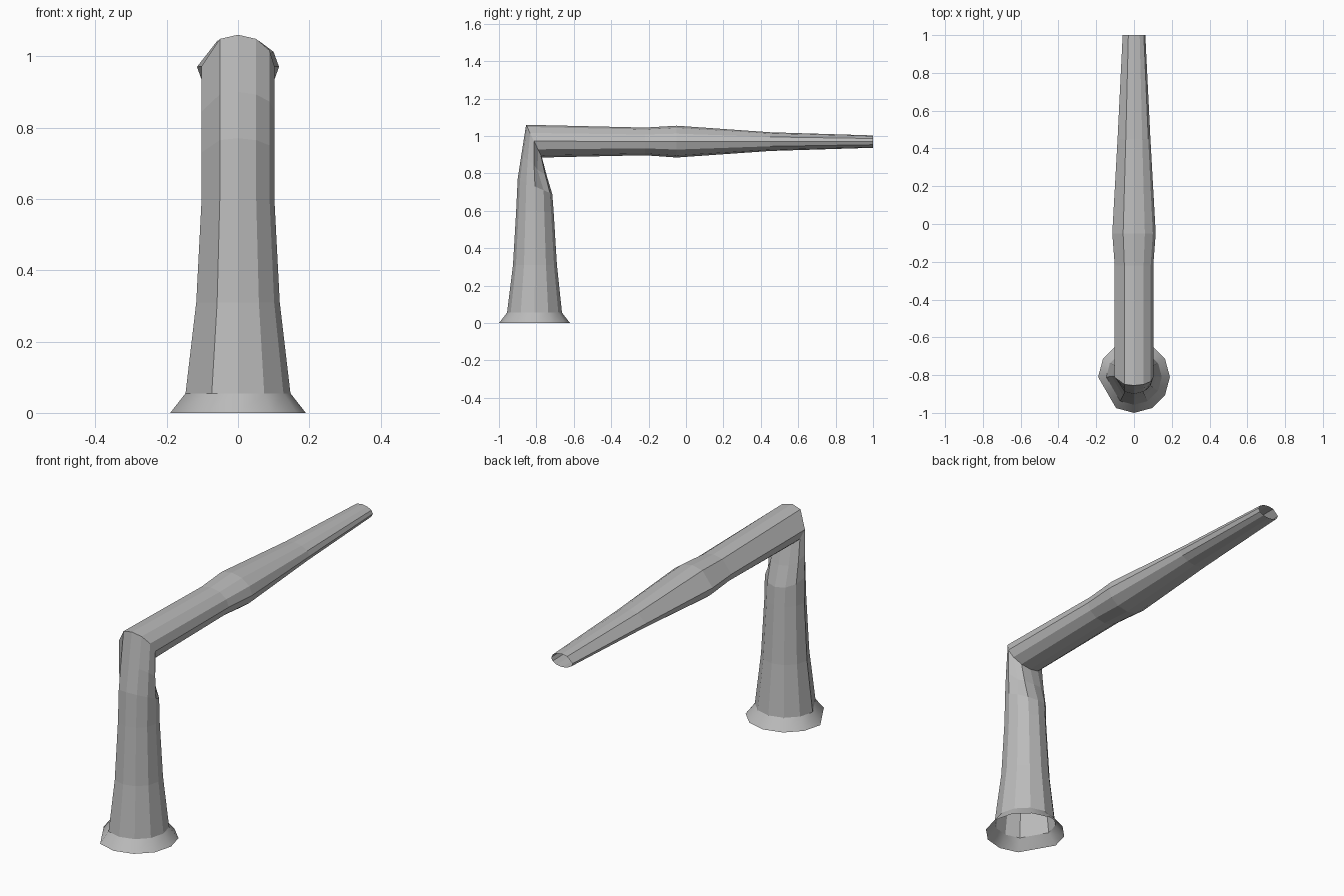
import bpy, bmesh, math
from mathutils import Vector

cube = bpy.data.objects.get("Cube")
if cube:
    bpy.data.objects.remove(cube, do_unlink=True)

gray = bpy.data.materials.new("plain_gray")
gray.use_nodes = True
tone = (0.5, 0.5, 0.5, 1)
gray.diffuse_color = tone
gray.node_tree.nodes["Principled BSDF"].inputs["Base Color"].default_value = tone

# Twelve-sided section with one corner cut off at the front right
ANGLES = [math.radians(a) for a in range(0, 360, 30) if a != 300]


def tube(name, sections, pinch=None):
    """Open tube through sections: (front y, front z, back y, back z, half width)."""
    bm = bmesh.new()
    rings = []
    for i, (fy, fz, by, bz, width) in enumerate(sections):
        front, back = Vector((0, fy, fz)), Vector((0, by, bz))
        centre, axis = (front + back) / 2, (front - back) / 2
        ring = []
        for k, a in enumerate(ANGLES):
            p = centre + axis * math.cos(a) + Vector((width * math.sin(a), 0, 0))
            if pinch == (i, k):
                p += Vector((-0.03, -0.015, 0))
            ring.append(bm.verts.new(p))
        rings.append(ring)
    n = len(ANGLES)
    for low, high in zip(rings, rings[1:]):
        for k in range(n):
            j = (k + 1) % n
            bm.faces.new((low[k], low[j], high[j], high[k]))
    bm.normal_update()
    mesh = bpy.data.meshes.new(name)
    bm.to_mesh(mesh)
    bm.free()
    mesh.materials.append(gray)
    obj = bpy.data.objects.new(name, mesh)
    bpy.context.collection.objects.link(obj)
    return obj


# Flared foot, open underneath
foot = tube("base_flange", [(-1.0, 0, -0.62, 0, 0.19),
                            (-0.957, 0.055, -0.663, 0.055, 0.147)])
foot.data.shade_smooth()

# Tapering upright that bends into the horizontal arm
tube("bent_pipe", [
    (-0.957, 0.055, -0.663, 0.055, 0.147),
    (-0.925, 0.31, -0.69, 0.31, 0.117),
    (-0.908, 0.6, -0.708, 0.6, 0.102),
    (-0.90, 0.77, -0.715, 0.69, 0.102),
    (-0.88, 0.9, -0.745, 0.79, 0.102),
    (-0.855, 1.06, -0.77, 0.885, 0.102),   # elbow mitre
    (-0.22, 1.045, -0.22, 0.897, 0.102),
    (-0.05, 1.055, -0.05, 0.885, 0.115),   # arm swelling
    (0.45, 1.02, 0.45, 0.92, 0.087),
    (1.0, 1.003, 1.0, 0.937, 0.06),
], pinch=(4, 4))
